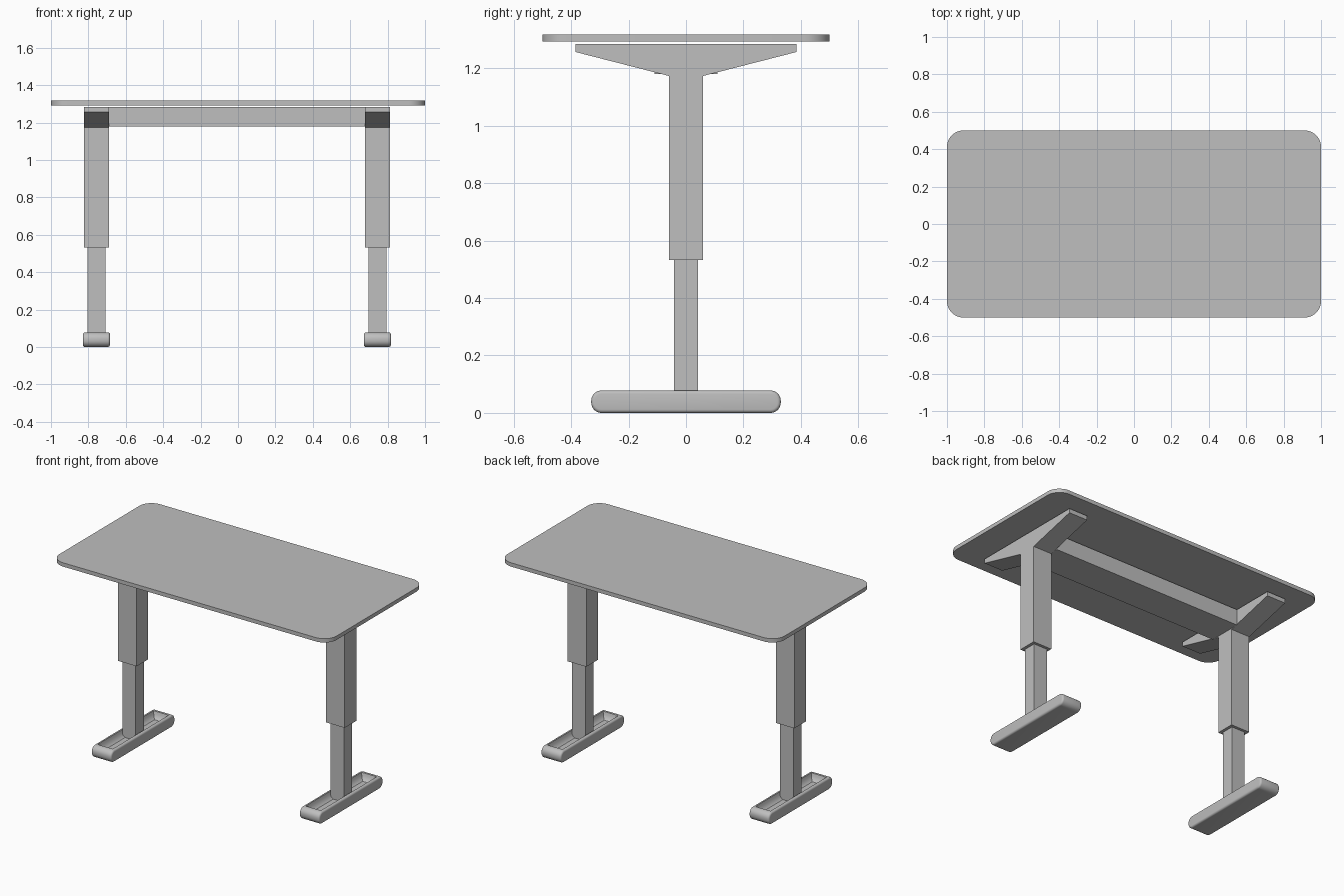
import bpy, bmesh, math
from mathutils import Vector

cube = bpy.data.objects.get("Cube")
if cube:
    bpy.data.objects.remove(cube, do_unlink=True)

grey = bpy.data.materials.new("neutral_grey")
grey.use_nodes = True
colour = (0.52, 0.52, 0.52, 1)
grey.diffuse_color = colour
grey.node_tree.nodes["Principled BSDF"].inputs["Base Color"].default_value = colour


def finish(name, bm, smooth=False):
    bmesh.ops.recalc_face_normals(bm, faces=bm.faces[:])
    mesh = bpy.data.meshes.new(name)
    bm.to_mesh(mesh)
    bm.free()
    mesh.materials.append(grey)
    obj = bpy.data.objects.new(name, mesh)
    bpy.context.collection.objects.link(obj)
    if smooth:
        bpy.ops.object.select_all(action="DESELECT")
        obj.select_set(True)
        bpy.context.view_layer.objects.active = obj
        bpy.ops.object.shade_smooth_by_angle(angle=math.radians(35))
    return obj


def prism(points, offset):
    """Extrude a closed outline along an offset."""
    bm = bmesh.new()
    face = bm.faces.new([bm.verts.new(p) for p in points])
    ext = bmesh.ops.extrude_face_region(bm, geom=[face], use_keep_orig=True)
    moved = [g for g in ext["geom"] if isinstance(g, bmesh.types.BMVert)]
    bmesh.ops.translate(bm, verts=moved, vec=offset)
    bmesh.ops.recalc_face_normals(bm, faces=bm.faces[:])
    return bm


def box(name, x0, x1, y, z0, z1):
    base = [(x0, -y, z0), (x1, -y, z0), (x1, y, z0), (x0, y, z0)]
    return finish(name, prism(base, Vector((0, 0, z1 - z0))))


def rounded_rect(half_a, half_b, radius, steps):
    points = []
    for corner, (sa, sb) in enumerate([(1, 1), (-1, 1), (-1, -1), (1, -1)]):
        for i in range(steps + 1):
            t = (corner + i / steps) * math.pi / 2
            points.append((sa * (half_a - radius) + radius * math.cos(t),
                           sb * (half_b - radius) + radius * math.sin(t)))
    return points


def foot(name, cx):
    # Rounded bar with softened sides
    half_w, half_h = 0.0725, 0.039
    outline = [(cx - half_w, a, b + half_h) for a, b in rounded_rect(0.33, half_h, 0.036, 8)]
    bm = prism(outline, Vector((2 * half_w, 0, 0)))
    rim = [e for e in bm.edges if abs(e.verts[0].co.x - e.verts[1].co.x) < 1e-6]
    bmesh.ops.bevel(bm, geom=rim, offset=0.012, segments=4, profile=0.5, affect="EDGES")
    # Curved tray sunk into the top
    bm.normal_update()
    top = max((f for f in bm.faces if f.normal.z > 0.99), key=lambda f: f.calc_area())
    for width, depth in [(0.006, 0), (0.004, -0.016), (0.008, -0.016), (0.014, -0.01)]:
        bmesh.ops.inset_region(bm, faces=[top], thickness=width, use_even_offset=True)
        bmesh.ops.translate(bm, verts=top.verts[:], vec=(0, 0, depth))
    finish(name, bm, True)


# Desk surface
outline = [(a, b, 1.292) for a, b in rounded_rect(1, 0.5, 0.088, 10)]
finish("table_top", prism(outline, Vector((0, 0, 0.025))), True)

# Legs
for side, cx in [("right", -0.757), ("left", 0.745)]:
    foot(side + "_foot", cx)
    box(side + "_inner_column", cx - 0.048, cx + 0.048, 0.042, 0.035, 0.56)
    box(side + "_outer_column", cx - 0.067, cx + 0.067, 0.06, 0.533, 1.19)
    half = [(0.06, 1.173), (0.384, 1.256), (0.384, 1.284)]
    profile = half + [(-y, z) for y, z in reversed(half)]
    points = [(cx - 0.067, y, z) for y, z in profile]
    finish(side + "_support_bracket", prism(points, Vector((0.134, 0, 0))))

# Beam joining the brackets
box("cross_beam", -0.69, 0.678, 0.11, 1.18, 1.283)
